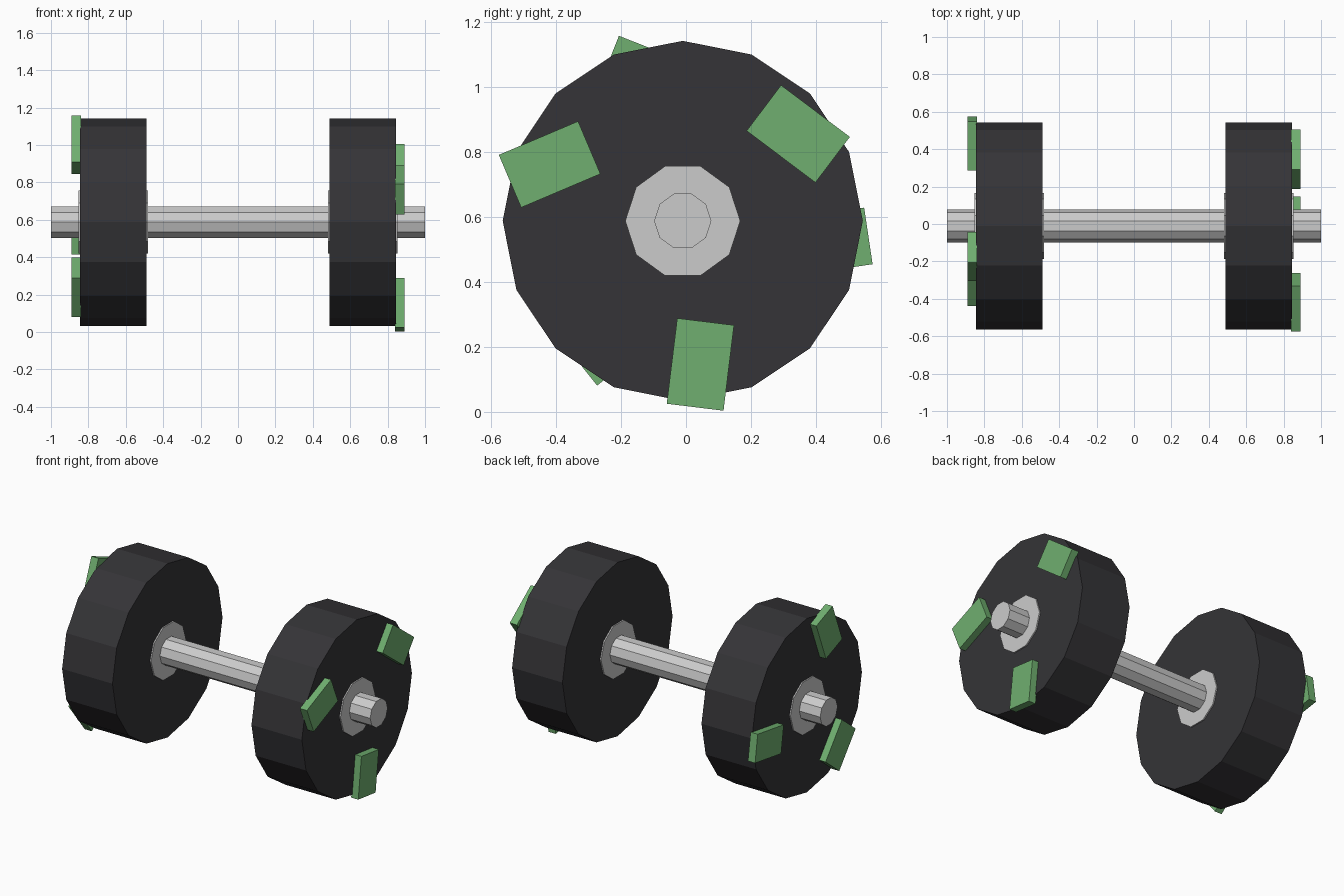
import bpy, bmesh
from math import radians, cos, sin
from mathutils import Matrix, Vector

if "Cube" in bpy.data.objects:
    bpy.data.objects.remove(bpy.data.objects["Cube"])

CY, CZ = -0.01, 0.587   # axle line


def material(name, rgb):
    m = bpy.data.materials.new(name)
    m.diffuse_color = (*rgb, 1)
    m.use_nodes = True
    m.node_tree.nodes["Principled BSDF"].inputs["Base Color"].default_value = m.diffuse_color
    return m


rubber = material("dark_rubber", (0.035, 0.034, 0.038))
green = material("green", (0.16, 0.43, 0.16))


def finish(name, bm, mat=None):
    me = bpy.data.meshes.new(name)
    bm.to_mesh(me)
    bm.free()
    ob = bpy.data.objects.new(name, me)
    bpy.context.collection.objects.link(ob)
    if mat:
        me.materials.append(mat)
    return ob


def disc(name, x0, x1, radius, sides, mat=None):
    """Flat-sided cylinder along x, on the axle line."""
    bm = bmesh.new()
    place = Matrix.Translation((0, CY, CZ)) @ Matrix.Rotation(radians(90), 4, 'Y')
    bmesh.ops.create_cone(bm, cap_ends=True, segments=sides, radius1=radius,
                          radius2=radius, depth=x1 - x0, matrix=place)
    bmesh.ops.translate(bm, verts=bm.verts, vec=((x0 + x1) / 2, 0, 0))
    return finish(name, bm, mat)


def plate(name, x, angle):
    """Thin block on the outer wheel face; its tilt runs opposite to its position."""
    a = radians(angle)
    pos = Vector((x, CY + 0.445 * cos(a), CZ + 0.445 * sin(a)))
    bm = bmesh.new()
    bmesh.ops.create_cube(bm, size=1, matrix=Matrix.Translation(pos)
                          @ Matrix.Rotation(-a, 4, 'X')
                          @ Matrix.Diagonal((0.05, 0.265, 0.176, 1)))
    return finish(name, bm, green)


# Axle
disc("axle", -1, 1, 0.088, 10)

# Wheels, hubs and three plates per side
for side, s, start in (("right", 1, 37), ("left", -1, -8.5)):
    disc(f"{side}_wheel", *sorted((s * 0.49, s * 0.845)), 0.554, 16, rubber)
    disc(f"{side}_hub", *sorted((s * 0.482, s * 0.853)), 0.177, 10)
    for i in range(3):
        plate(f"{side}_plate_{i + 1}", s * 0.864, start + 120 * i)
